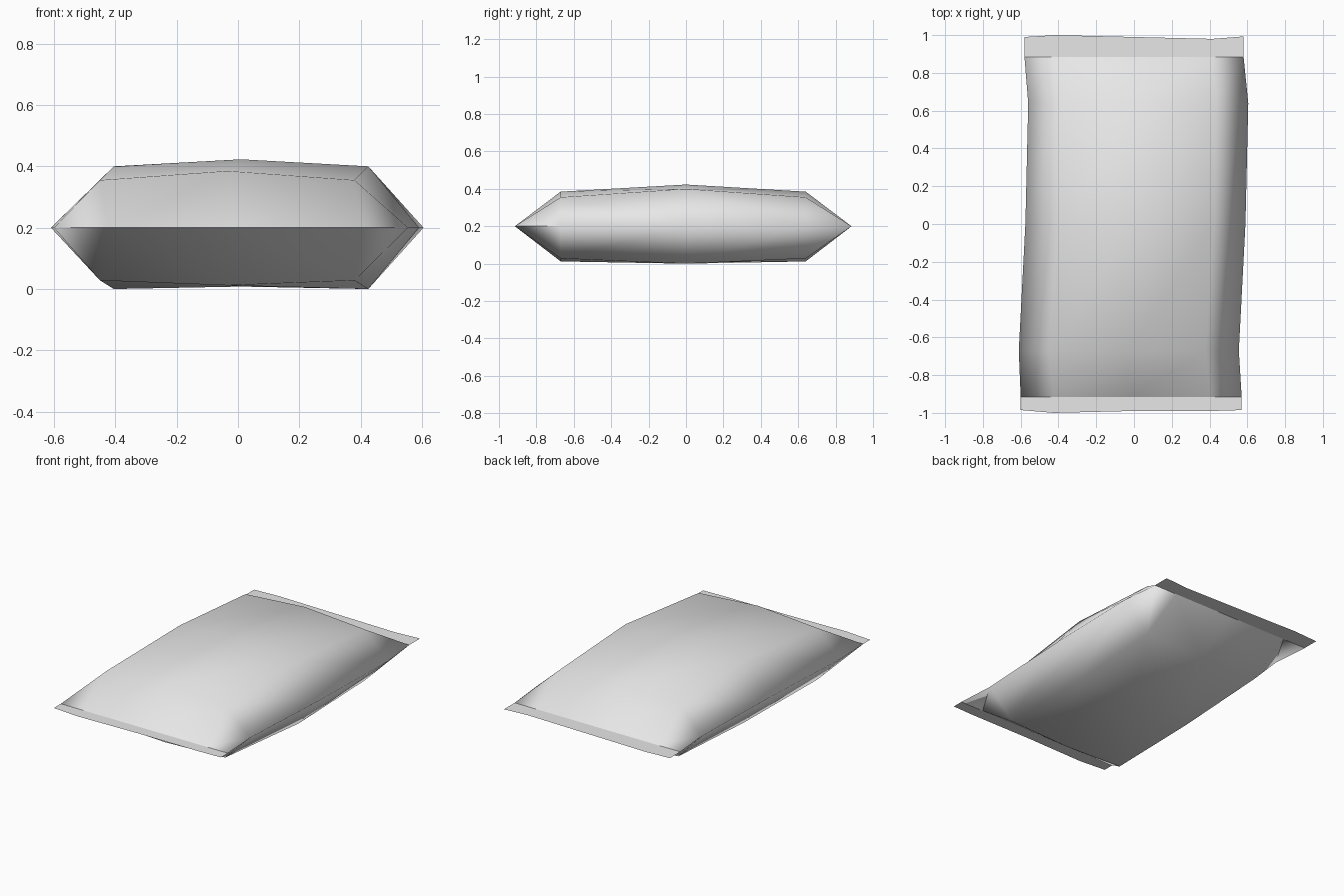
import bpy
import bmesh

cube = bpy.data.objects.get("Cube")
if cube:
    bpy.data.objects.remove(cube, do_unlink=True)

SEAM_Z = 0.2

# Plain wrapper material
grey = bpy.data.materials.new("light grey wrapper")
grey.use_nodes = True
colour = (0.8, 0.8, 0.8, 1)
grey.diffuse_color = colour
grey.node_tree.nodes["Principled BSDF"].inputs["Base Color"].default_value = colour

# Rows run front to back: y, left-hand edge x, right-hand edge x, inner shift
ROWS = [(-0.915, -0.60, 0.57, -0.01), (-0.67, -0.61, 0.555, -0.035),
        (0, -0.575, 0.59, 0.01), (0.64, -0.56, 0.605, 0.02),
        (0.885, -0.58, 0.58, 0.0)]
INNER = 0.415
# Heights of the inner points, keyed by (column is central, row is central)
TOP = {(True, True): 0.423, (False, True): 0.40,
       (True, False): 0.385, (False, False): 0.355}
BOTTOM = {(True, True): 0.008, (False, True): 0.0,
          (True, False): 0.012, (False, False): 0.028}


def row_xs(row):
    y, left, right, shift = row
    return [left, shift - INNER, shift, shift + INNER, right]


def finish(bm, name):
    mesh = bpy.data.meshes.new(name)
    bm.to_mesh(mesh)
    bm.free()
    mesh.materials.append(grey)
    obj = bpy.data.objects.new(name, mesh)
    bpy.context.collection.objects.link(obj)
    return obj


def bridge(bm, a, b):
    for i in range(len(a) - 1):
        bm.faces.new((a[i], a[i + 1], b[i + 1], b[i]))


# Puffed body: two grids sharing the rim
bm = bmesh.new()
rim = {}
for heights in (TOP, BOTTOM):
    grid = []
    for j, row in enumerate(ROWS):
        line = []
        for i, x in enumerate(row_xs(row)):
            if i in (0, 4) or j in (0, 4):
                if (i, j) not in rim:
                    rim[i, j] = bm.verts.new((x, row[0], SEAM_Z))
                line.append(rim[i, j])
            else:
                line.append(bm.verts.new((x, row[0], heights[i == 2, j == 2])))
        grid.append(line)
    for a, b in zip(grid, grid[1:]):
        bridge(bm, a, b)
bmesh.ops.recalc_face_normals(bm, faces=bm.faces[:])
for f in bm.faces:
    f.smooth = True
# Crisp crease along the two sealed ends only
for j in (0, 4):
    for i in range(4):
        bm.edges.get((rim[i, j], rim[i + 1, j])).smooth = False
finish(bm, "bag_body")

# Flat sealed strips with a slightly wavy outer edge
FLAPS = {"front_seal": (ROWS[0], [-0.985, -1.0, -0.99, -0.99, -0.985]),
         "back_seal": (ROWS[-1], [0.99, 1.0, 0.99, 0.98, 0.993])}
for name, (row, outer) in FLAPS.items():
    bm = bmesh.new()
    xs = row_xs(row)
    inner_line = [bm.verts.new((x, row[0], SEAM_Z)) for x in xs]
    outer_line = [bm.verts.new((x, y, SEAM_Z)) for x, y in zip(xs, outer)]
    bridge(bm, inner_line, outer_line)
    for f in bm.faces:
        f.normal_update()
        if f.normal.z < 0:
            f.normal_flip()
    finish(bm, name)
